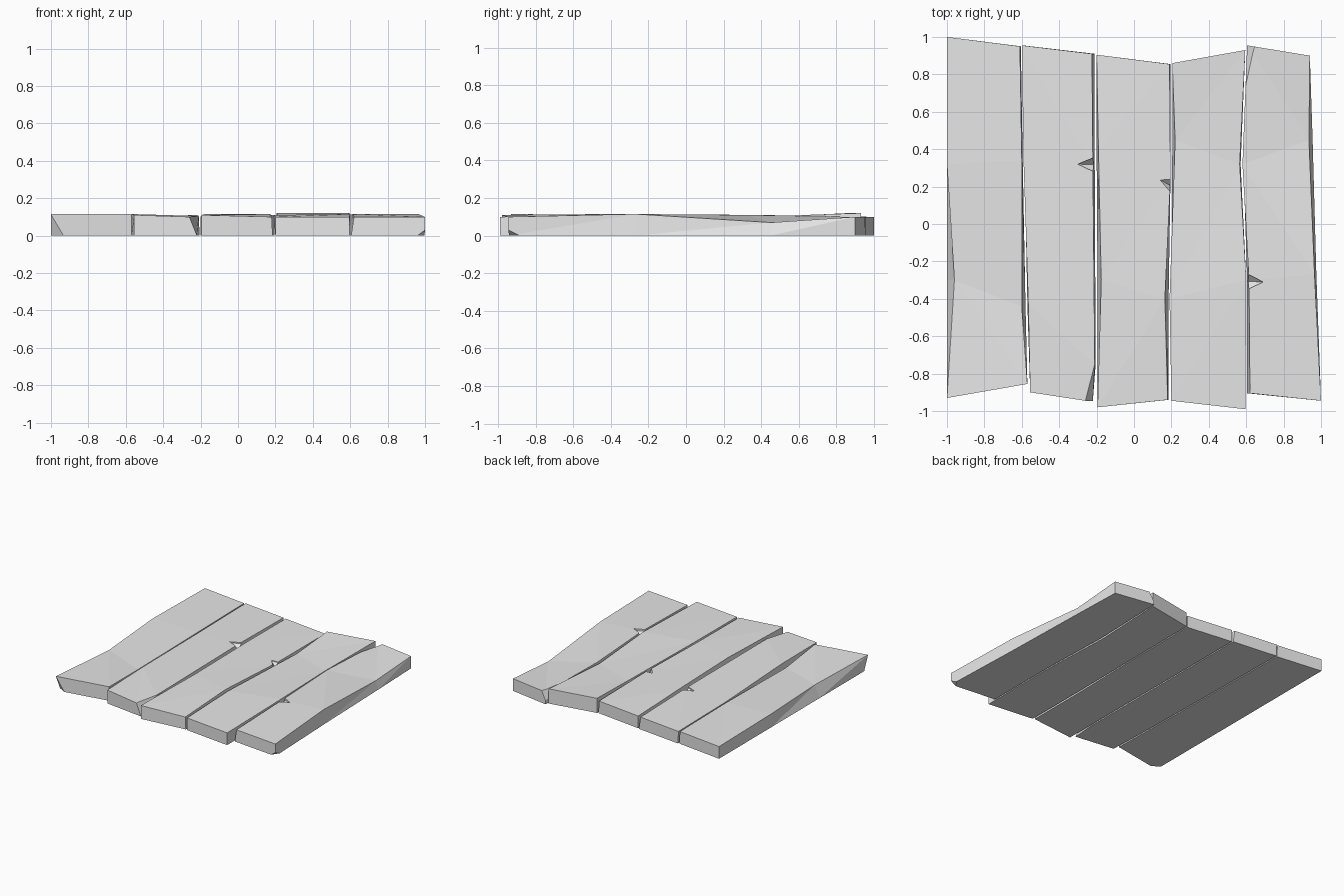
import bpy
import bmesh
from mathutils import Vector

cube = bpy.data.objects.get("Cube")
if cube:
    bpy.data.objects.remove(cube, do_unlink=True)

# Single stone-grey material
grey = bpy.data.materials.new("plain_grey")
grey.use_nodes = True
grey.diffuse_color = (0.8, 0.8, 0.8, 1)
grey.node_tree.nodes["Principled BSDF"].inputs["Base Color"].default_value = (0.8, 0.8, 0.8, 1)


def finish(bm, name):
    """Turn a bmesh into a flat-shaded grey object."""
    bmesh.ops.recalc_face_normals(bm, faces=bm.faces)
    mesh = bpy.data.meshes.new(name)
    bm.to_mesh(mesh)
    bm.free()
    mesh.materials.append(grey)
    obj = bpy.data.objects.new(name, mesh)
    bpy.context.collection.objects.link(obj)
    return obj


def chip(bm, a, b, c, inside):
    """Slice off the corner beyond the plane a-b-c and cap the cut."""
    a, b, c, inside = map(Vector, (a, b, c, inside))
    normal = (b - a).cross(c - a).normalized()
    if normal.dot(inside - a) > 0:
        normal.negate()
    geom = bm.verts[:] + bm.edges[:] + bm.faces[:]
    cut = bmesh.ops.bisect_plane(bm, geom=geom, plane_co=a, plane_no=normal, clear_outer=True)
    edges = [e for e in cut["geom_cut"] if isinstance(e, bmesh.types.BMEdge)]
    bmesh.ops.holes_fill(bm, edges=edges)


def notch(plank, tip, upper, lower, floor):
    """Cut a small V-shaped split that opens at the plank's side."""
    tip, upper, lower = (Vector(p) for p in (tip, upper, lower))
    middle = (upper + lower) / 2
    reach = 1.4                      # push the mouth past the side face
    top = 2 * floor
    ends = [tip] + [tip + (p - tip) * reach for p in (upper, lower)]
    deep = tip + (middle - tip) * reach
    bm = bmesh.new()
    roof = [bm.verts.new((p.x, p.y, 0.14)) for p in ends]
    rim = [bm.verts.new((p.x, p.y, 0.1)) for p in ends]
    root = bm.verts.new((deep.x, deep.y, floor))
    bm.faces.new(roof)
    for i in range(len(ends)):
        j = (i + 1) % len(ends)
        bm.faces.new((roof[i], roof[j], rim[j], rim[i]))
        bm.faces.new((rim[i], rim[j], root))
    cutter = finish(bm, "notch_cutter")
    cutter.hide_render = True
    mod = plank.modifiers.new("notch", "BOOLEAN")
    mod.operation = "DIFFERENCE"
    mod.solver = "EXACT"
    mod.object = cutter
    bpy.context.view_layer.objects.active = plank
    bpy.ops.object.modifier_apply(modifier=mod.name)
    bpy.data.objects.remove(cutter, do_unlink=True)


def plank(name, left, right, chips=(), flip=False):
    """Loft a plank through stations of (y, top x, bottom x, top z), back to front."""
    bm = bmesh.new()
    rings = []
    for l, r in zip(left, right):
        points = [(l[1], l[0], l[3]), (r[1], r[0], r[3]), (r[2], r[0], 0), (l[2], l[0], 0)]
        rings.append([bm.verts.new(p) for p in points])
    for a, b in zip(rings, rings[1:]):
        for i in range(4):
            j = (i + 1) % 4
            if flip:
                bm.faces.new((a[i], a[j], b[i]))
                bm.faces.new((a[j], b[j], b[i]))
            else:
                bm.faces.new((a[i], a[j], b[j]))
                bm.faces.new((a[i], b[j], b[i]))
    bm.faces.new(rings[0])
    bm.faces.new(rings[-1])
    centre = ((left[0][1] + right[0][1]) / 2, 0, 0.05)
    for corners in chips:
        chip(bm, *corners, centre)
    return finish(bm, name)


# Planks run front to back, listed from the model's right (-x) to its left (+x)
plank("outer_right_plank",
      [(1, -1, -1, .1), (.32, -1, -1, .11), (-.3, -.96, -1, .1), (-.93, -1, -1, .115)],
      [(.95, -.61, -.605, .1), (.34, -.6, -.595, .1), (-.44, -.6, -.58, .09), (-.855, -.57, -.57, .115)],
      chips=[((-.93, -.92, 0), (-1, -.88, 0), (-.99, -.93, .1))])

inner_right = plank("inner_right_plank",
      [(.955, -.6, -.595, .1), (.32, -.59, -.585, .1), (-.43, -.565, -.57, .115), (-.9, -.555, -.555, .11)],
      [(.91, -.225, -.21, .1), (.32, -.22, -.21, .11), (-.75, -.21, -.205, .105), (-.945, -.26, -.22, .1)])
notch(inner_right, (-.3, .32), (-.215, .355), (-.215, .28), .05)

middle = plank("middle_plank",
      [(.905, -.2, -.2, .1), (.4, -.19, -.2, .11), (-.3, -.175, -.195, .115), (-.98, -.195, -.195, .11)],
      [(.855, .19, .195, .1), (.24, .195, .195, .105), (-.4, .165, .185, .115), (-.94, .18, .185, .1)],
      flip=True)
notch(middle, (.14, .235), (.2, .24), (.2, .165), .05)

plank("inner_left_plank",
      [(.86, .205, .205, .12), (.45, .22, .205, .1), (-.4, .19, .2, .11), (-.945, .2, .2, .1)],
      [(.93, .595, .595, .12), (.32, .565, .57, .1), (-.3, .6, .595, .115), (-.99, .595, .595, .1)],
      flip=True)

outer_left = plank("outer_left_plank",
      [(.955, .605, .605, .1), (.32, .58, .585, .11), (-.3, .615, .605, .115), (-.905, .62, .605, .1)],
      [(.9, .94, .94, .1), (.45, .935, .955, .07), (-.27, .965, .975, .115), (-.945, 1, 1, .1)],
      chips=[((.645, .95, .1), (.6, .76, .1), (.605, .95, .03)),
             ((.96, -.94, 0), (1, -.88, 0), (1, -.945, .03))])
notch(outer_left, (.69, -.31), (.613, -.27), (.617, -.345), .05)
